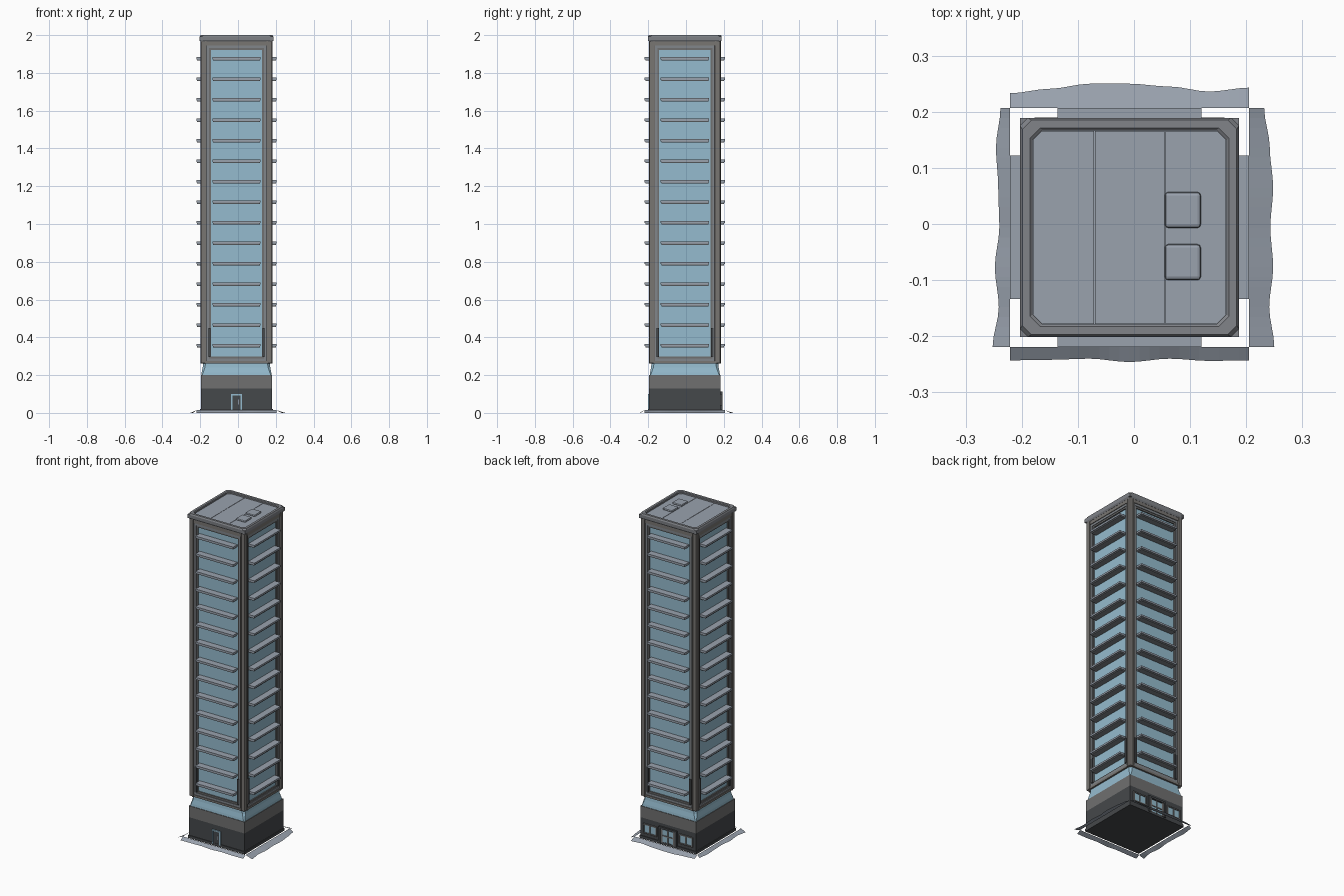
import bpy, bmesh, math
from mathutils import Matrix, Vector

if "Cube" in bpy.data.objects:
    bpy.data.objects.remove(bpy.data.objects["Cube"])

CX, CY = -0.008, -0.006          # tower axis

def mat(name, r, g, b):
    m = bpy.data.materials.new(name)
    m.diffuse_color = (r, g, b, 1)
    m.use_nodes = True
    m.node_tree.nodes["Principled BSDF"].inputs["Base Color"].default_value = m.diffuse_color
    return m

GLASS = mat("glass_blue", 0.30, 0.50, 0.62)
DARK = mat("dark_stone", 0.06, 0.065, 0.07)
BAND = mat("grey_stone", 0.16, 0.16, 0.16)
POST = mat("warm_grey", 0.19, 0.18, 0.17)
FRAME = mat("frame_grey", 0.22, 0.24, 0.26)
PALE = mat("pale_grey", 0.32, 0.36, 0.42)
RIM = mat("rim_grey", 0.22, 0.23, 0.25)

def finish(name, bm, material, bevel=0.0):
    bmesh.ops.recalc_face_normals(bm, faces=bm.faces)
    me = bpy.data.meshes.new(name)
    bm.to_mesh(me)
    bm.free()
    ob = bpy.data.objects.new(name, me)
    bpy.context.collection.objects.link(ob)
    ob.location = (CX, CY, 0)
    me.materials.append(material)
    if bevel:
        mod = ob.modifiers.new("bevel", 'BEVEL')
        mod.width, mod.segments = bevel, 2
    return ob

def add_box(bm, x0, x1, y0, y1, z0, z1, turn=0):
    m = (Matrix.Rotation(turn * math.pi / 2, 4, 'Z')
         @ Matrix.Translation(((x0 + x1) / 2, (y0 + y1) / 2, (z0 + z1) / 2))
         @ Matrix.Diagonal((x1 - x0, y1 - y0, z1 - z0, 1)))
    bmesh.ops.create_cube(bm, size=1, matrix=m)

def boxes(name, items, material, turns=(0,), bevel=0.0):
    bm = bmesh.new()
    for t in turns:
        for b in items:
            add_box(bm, *b, turn=t)
    return finish(name, bm, material, bevel)

def border(w, z0, z1, t, y0, y1):
    """Four bars of a rectangular frame lying on the front face."""
    return [(-w, -w + t, y0, y1, z0, z1), (w - t, w, y0, y1, z0, z1),
            (-w + t, w - t, y0, y1, z0, z0 + t), (-w + t, w - t, y0, y1, z1 - t, z1)]

def octagon(h, c):
    pts = []
    for k in range(4):
        r = Matrix.Rotation(k * math.pi / 2, 2)
        pts += [r @ Vector((h, -h + c)), r @ Vector((h, h - c))]
    return pts

def loft(name, rows, material, closed=False):
    """Skin chamfered-square rings given as (half width, chamfer, z)."""
    bm = bmesh.new()
    rings = [[bm.verts.new((p.x, p.y, z)) for p in octagon(h, c)] for h, c, z in rows]
    n = len(rings)
    for i in range(n if closed else n - 1):
        a, b = rings[i], rings[(i + 1) % n]
        for j in range(8):
            k = (j + 1) % 8
            bm.faces.new((a[j], a[k], b[k], b[j]))
    if not closed:
        bm.faces.new(rings[0])
        bm.faces.new(rings[-1])
    return finish(name, bm, material)

ALL = range(4)

# Podium: plinth, dark base, grey band, glazed band
boxes("plinth", [(-.193, .193, -.193, .193, 0.004, .02)], DARK)
boxes("podium_base", [(-.189, .189, -.189, .189, .012, .13)], DARK)
boxes("podium_band", [(-.189, .189, -.189, .189, .13, .2)], BAND)
loft("podium_glazing", [(.186, .004, .198), (.184, .008, .215), (.179, .012, .24),
                        (.176, .014, .272)], GLASS)

# Shaft: glass core, corner posts, spandrels
boxes("glass_core", [(-.172, .172, -.172, .172, .265, 1.975)], GLASS)
boxes("corner_posts", [(-.188, -.158, -.188, -.158, .262, 1.975)], POST, ALL, .004)
boxes("corner_fins", [(-.167, -.160, -.191, -.17, .262, 1.97),
                      (.160, .167, -.191, -.17, .262, 1.97)], POST, ALL)
boxes("spandrels", [(-.16, .16, -.187, -.17, 1.945, 1.975),
                    (-.16, .16, -.187, -.17, .262, .275)], POST, ALL)

# Stepped window surrounds on each face
boxes("outer_surround", border(.160, .275, 1.945, .014, -.183, -.17), FRAME, ALL)
boxes("inner_surround", border(.146, .289, 1.931, .010, -.179, -.17), BAND, ALL)
boxes("lower_trims", [(-.152, -.138, -.187, -.172, .295, .45),
                      (.138, .152, -.187, -.172, .295, .45)], DARK, ALL)

# Fifteen ledges per face, each with a thin rail below the lip
ledges, lips = [], []
for i in range(15):
    z = .357 + i * .1085
    ledges.append((-.128, .128, -.213, -.171, z - .004, z + .007))
    lips.append((-.124, .124, -.208, -.171, z - .010, z - .004))
boxes("floor_ledges", ledges, PALE, ALL)
boxes("ledge_undersides", lips, FRAME, ALL)

# Roof: cap with raised rim, deck panels, service hatches
loft("roof_rim", [(.188, .006, 1.965), (.194, .012, 1.974), (.195, .014, 1.992),
                  (.191, .016, 2.0), (.177, .018, 2.0), (.173, .018, 1.996),
                  (.173, .018, 1.965)], RIM, closed=True)
boxes("rim_corners", [(-.195, -.181, -.195, -.181, 1.97, 1.992)], RIM, ALL)
boxes("roof_deck", [(-.174, .174, -.174, .174, 1.965, 1.984)], PALE)
boxes("roof_panels", [(-.172, -.0635, -.172, .172, 1.98, 1.988),
                      (-.0615, .062, -.172, .172, 1.98, 1.988),
                      (.064, .172, -.172, .172, 1.98, 1.988)], PALE)
hatches = boxes("roof_hatches", [(.063, .127, -.001, .063, 1.985, 1.999),
                                 (.063, .127, -.094, -.030, 1.985, 1.999)], PALE, bevel=.006)

# Front door
boxes("front_door_frame", [(-.029, -.020, -.196, -.188, .015, .1),
                           (.020, .029, -.196, -.188, .015, .1),
                           (-.02, .02, -.196, -.188, .093, .1)], GLASS)
boxes("front_door_leaf", [(-.02, .02, -.192, -.188, .015, .093)], DARK)
boxes("front_door_handle", [(.008, .012, -.195, -.191, .045, .07)], PALE)

# Back entrance (modelled on the front, turned round)
BACK = (2,)
boxes("back_door_surround", [(-.062, -.048, -.199, -.188, .012, .112),
                             (.048, .062, -.199, -.188, .012, .112),
                             (-.048, .048, -.199, -.188, .1, .112)], DARK, BACK)
boxes("back_door_leaves", [(-.036, -.003, -.192, -.188, .015, .095),
                           (.003, .036, -.192, -.188, .015, .095)], GLASS, BACK)
boxes("back_door_bars", [(-.048, -.036, -.196, -.188, .015, .1),
                         (.036, .048, -.196, -.188, .015, .1),
                         (-.003, .003, -.196, -.188, .015, .1),
                         (-.036, .036, -.195, -.188, .055, .062)], BAND, BACK)

# Back windows: glass, frame, mullion
panes, frames = [], []
for s in (-1, 1):
    c = s * .122
    panes.append((c - .042, c + .042, -.191, -.188, .045, .095))
    for a, b, z0, z1 in ((-.047, -.040, .04, .1), (.040, .047, .04, .1), (-.04, .04, .04, .047),
                         (-.04, .04, .093, .1), (-.003, .003, .047, .093)):
        frames.append((c + a, c + b, -.196, -.188, z0, z1))
boxes("back_window_panes", panes, GLASS, BACK)
boxes("back_window_frames", frames, BAND, BACK)

# Ragged ground strips: outer distance from the axis, sampled evenly along each side
STRIPS = [(.237, .236, .234, .240, .234, .238, .237),    # front
          (.258, .249, .256, .251, .256, .250, .240),    # right
          (.249, .242, .251, .256, .256, .247, .239),    # back
          (.230, .238, .234, .232, .240, .233, .244)]    # left

def wave(v, t):
    f = t * (len(v) - 1)
    i = min(int(f), len(v) - 2)
    s = f - i
    s = s * s * (3 - 2 * s)
    return v[i] * (1 - s) + v[i + 1] * s

bm = bmesh.new()
for k, v in enumerate(STRIPS):
    rot = Matrix.Rotation(k * math.pi / 2, 3, 'Z')
    prev = None
    for i in range(25):
        x = -.213 + .426 * i / 24
        d = wave(v, i / 24)
        pair = [bm.verts.new(rot @ Vector((x, -.213, .014))),
                bm.verts.new(rot @ Vector((x, -d, 0)))]
        if prev:
            bm.faces.new((prev[0], prev[1], pair[1], pair[0]))
        prev = pair
finish("ground_strips", bm, PALE)
for f in bpy.data.objects["ground_strips"].data.polygons:
    if f.normal.z < 0:
        f.flip()
